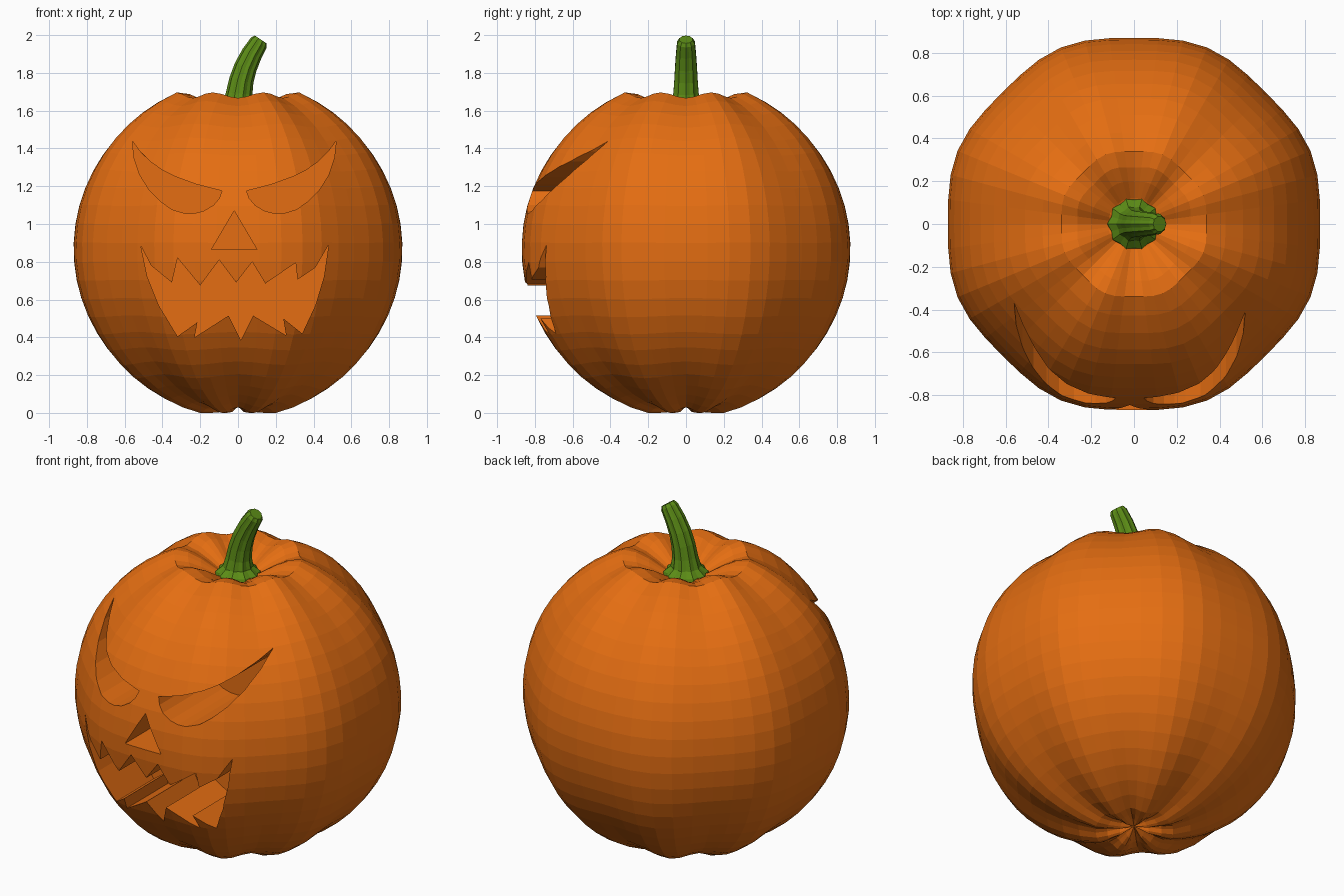
import bpy, bmesh
from math import sin, cos, pi, radians
from mathutils import Vector

if "Cube" in bpy.data.objects:
    bpy.data.objects.remove(bpy.data.objects["Cube"])


def material(name, rgb):
    m = bpy.data.materials.new(name)
    m.diffuse_color = (*rgb, 1)
    m.use_nodes = True
    m.node_tree.nodes["Principled BSDF"].inputs["Base Color"].default_value = m.diffuse_color
    return m


def make_object(name, bm, mat):
    bmesh.ops.recalc_face_normals(bm, faces=bm.faces)
    me = bpy.data.meshes.new(name)
    bm.to_mesh(me)
    bm.free()
    me.materials.append(mat)
    ob = bpy.data.objects.new(name, me)
    bpy.context.collection.objects.link(ob)
    return ob


def skin(rings, start, end):
    """Bridge equal-length rings and close both ends with fans."""
    bm = bmesh.new()
    vs = [[bm.verts.new(p) for p in ring] for ring in rings]
    n = len(vs[0])
    for a, b in zip(vs, vs[1:]):
        for i in range(n):
            j = (i + 1) % n
            bm.faces.new((a[i], a[j], b[j], b[i]))
    for ring, point in ((vs[0], start), (vs[-1], end)):
        tip = bm.verts.new(point)
        for i in range(n):
            bm.faces.new((ring[i], ring[(i + 1) % n], tip))
    return bm


orange = material("pumpkin_orange", (0.78, 0.155, 0.006))
green = material("stem_green", (0.105, 0.26, 0.008))

# Body: sphere with eight shallow lobes, sunken top and bottom
MID, R, SEG = 0.87, 0.882, 48
profile = [(0.08, 0.022, 0.02), (0.15, 0.014, 0.018)]
for k in range(23):
    a = radians(-76 + 143 * k / 22)
    profile.append((R * cos(a), MID + R * sin(a), 0.013 + 0.006 * sin(a) ** 2))
profile += [(0.27, 1.67, 0.022), (0.2, 1.64, 0.02), (0.12, 1.595, 0.012)]
rings = []
for r, z, amp in profile:
    ring = []
    for i in range(SEG):
        t = 2 * pi * i / SEG
        s = 1 - amp * cos(8 * t)
        ring.append((r * s * cos(t), r * s * sin(t), max(0, MID + (z - MID) * s)))
    rings.append(ring)
body = make_object("pumpkin_body", skin(rings, (0, 0, 0.035), (0, 0, 1.575)), orange)

# Face outlines (x, z), centred slightly left of the middle
CX = -0.02
eye = [(0.54, 1.44), (0.5, 1.385), (0.445, 1.33), (0.38, 1.285), (0.31, 1.25),
       (0.2, 1.21), (0.065, 1.175), (0.08, 1.135), (0.11, 1.1), (0.16, 1.07),
       (0.21, 1.057), (0.26, 1.056), (0.33, 1.077), (0.39, 1.12), (0.45, 1.18),
       (0.5, 1.26), (0.53, 1.35)]
nose = [(CX, 1.07), (-0.14, 0.866), (0.1, 0.866)]
mouth = [(-0.515, 0.885), (-0.46, 0.78), (-0.35, 0.69), (-0.32, 0.82), (-0.2, 0.675),
         (-0.1, 0.81), (-0.01, 0.69), (0.075, 0.8), (0.145, 0.685), (0.305, 0.795),
         (0.315, 0.705), (0.41, 0.77), (0.48, 0.89), (0.455, 0.72), (0.41, 0.57),
         (0.34, 0.42), (0.24, 0.5), (0.255, 0.41), (0.08, 0.515), (0.015, 0.385),
         (-0.05, 0.515), (-0.23, 0.4), (-0.215, 0.48), (-0.32, 0.405),
         (-0.42, 0.57), (-0.48, 0.72)]
outlines = [[(CX + s * x, z) for x, z in eye] for s in (1, -1)] + [nose, mouth]

# Cutter: each outline pushed straight back to a flat floor
bm = bmesh.new()
for outline in outlines:
    front = [bm.verts.new((x, -1.0, z)) for x, z in outline]
    back = [bm.verts.new((x, -0.34, z)) for x, z in outline]
    bm.faces.new(front)
    bm.faces.new(back[::-1])
    n = len(front)
    for i in range(n):
        j = (i + 1) % n
        bm.faces.new((front[j], front[i], back[i], back[j]))
cutter = make_object("face_cutter", bm, orange)
cutter.hide_render = True
mod = body.modifiers.new("carve", 'BOOLEAN')
mod.operation, mod.solver, mod.object = 'DIFFERENCE', 'EXACT', cutter
bpy.context.view_layer.objects.active = body
bpy.ops.object.modifier_apply(modifier=mod.name)
bpy.data.objects.remove(cutter)

# Stem: ribbed, flared at the base, curving towards +x (x, z, radius, tilt)
path = [(0, 1.57, 0.125, 0), (0, 1.605, 0.115, 0), (0, 1.635, 0.08, 0),
        (0.006, 1.69, 0.067, 6), (0.018, 1.76, 0.062, 14), (0.04, 1.83, 0.058, 22),
        (0.073, 1.9, 0.053, 28), (0.11, 1.96, 0.047, 32), (0.12, 1.977, 0.036, 34)]
rings = []
for x, z, r, tilt in path:
    t = radians(tilt)
    ring = []
    for i in range(20):
        a = 2 * pi * i / 20
        q = r * (1 + 0.05 * cos(10 * a))
        ring.append(Vector((x + q * cos(a) * cos(t), q * sin(a),
                            z - q * cos(a) * sin(t))))
    rings.append(ring)
make_object("stem", skin(rings, (0, 0, 1.56), (0.12, 0, 1.977)), green)
